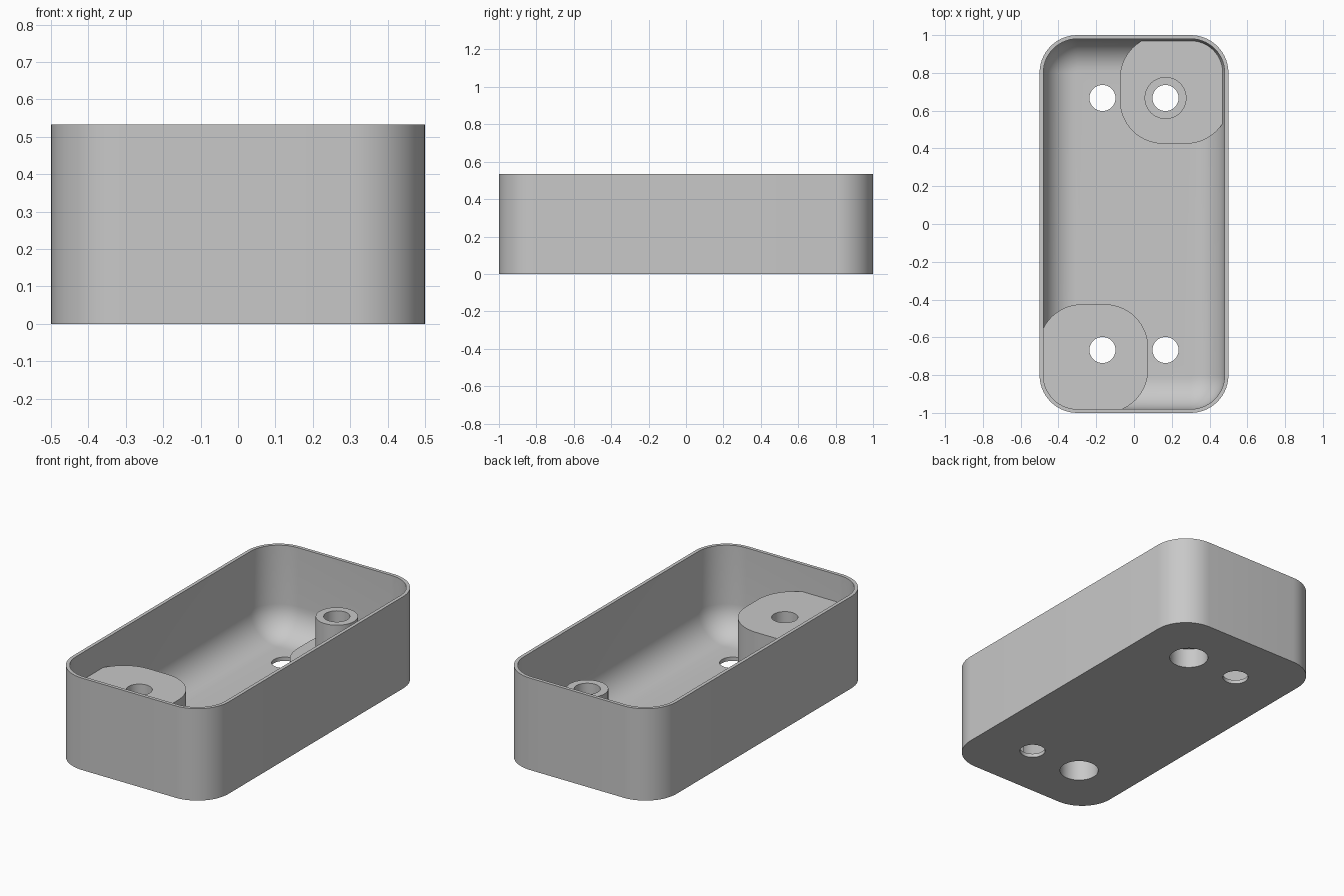
import bpy, bmesh
from math import sin, cos, pi, radians

if "Cube" in bpy.data.objects:
    bpy.data.objects.remove(bpy.data.objects["Cube"], do_unlink=True)

HEIGHT, WALL, FLOOR = 0.533, 0.02, 0.022
CORNER = 0.2
HOLE_R, BORE_R, BOSS_R = 0.069, 0.105, 0.111
HX, HY = 0.167, 0.667
SEG = 14

grey = bpy.data.materials.new("grey plastic")
grey.use_nodes = True
tone = (0.58, 0.58, 0.58, 1)
grey.diffuse_color = tone
grey.node_tree.nodes["Principled BSDF"].inputs["Base Color"].default_value = tone


def loft(name, bounds, radius, levels):
    """Stack rounded rectangles; each level is (inset, z)."""
    x0, x1, y0, y1 = bounds
    bm = bmesh.new()
    rings = []
    for inset, z in levels:
        ring = []
        for q, (cx, cy) in enumerate([(x1 - radius, y1 - radius), (x0 + radius, y1 - radius),
                                      (x0 + radius, y0 + radius), (x1 - radius, y0 + radius)]):
            for i in range(SEG + 1):
                a = (q + i / SEG) * pi / 2
                r = radius - inset
                ring.append(bm.verts.new((cx + r * cos(a), cy + r * sin(a), z)))
        rings.append(ring)
    n = len(rings[0])
    for low, high in zip(rings, rings[1:]):
        for i in range(n):
            j = (i + 1) % n
            bm.faces.new((low[i], low[j], high[j], high[i]))
    bm.faces.new(rings[0][::-1])
    bm.faces.new(rings[-1])
    mesh = bpy.data.meshes.new(name)
    bm.to_mesh(mesh)
    bm.free()
    mesh.materials.append(grey)
    obj = bpy.data.objects.new(name, mesh)
    bpy.context.collection.objects.link(obj)
    return obj


def cylinder(name, x, y, r, z0, z1):
    bpy.ops.mesh.primitive_cylinder_add(vertices=48, radius=r, depth=z1 - z0,
                                        location=(x, y, (z0 + z1) / 2))
    obj = bpy.context.object
    obj.name = name
    obj.data.materials.append(grey)
    return obj


def combine(target, tool, operation):
    """Apply a boolean and remove the tool."""
    bpy.context.view_layer.objects.active = target
    mod = target.modifiers.new("cut", 'BOOLEAN')
    mod.operation, mod.solver, mod.object = operation, 'EXACT', tool
    bpy.ops.object.modifier_apply(modifier=mod.name)
    bpy.data.objects.remove(tool, do_unlink=True)


def drill(target, x, y, r, z0, z1):
    combine(target, cylinder("drill", x, y, r, z0, z1), 'DIFFERENCE')


OUTER = (-0.5, 0.5, -1, 1)
INNER = (-0.5 + WALL, 0.5 - WALL, -1 + WALL, 1 - WALL)

# Open tray with a filleted floor
tray = loft("tray", OUTER, CORNER, [(0, 0), (0, HEIGHT)])
fillet = 0.17
steps = [radians(90 * i / 12) for i in range(13)]
levels = [(fillet * (1 - sin(a)), FLOOR + fillet * (1 - cos(a))) for a in steps]
combine(tray, loft("cavity", INNER, CORNER - WALL, levels + [(0, HEIGHT + 0.1)]), 'DIFFERENCE')

# Floor holes: wide under the mounts, narrow opposite them
for s in (-1, 1):
    drill(tray, s * HX, s * HY, BORE_R, -0.1, 0.1)
    drill(tray, -s * HX, s * HY, HOLE_R, -0.1, 0.1)


def mount(name, s, top, bore_top, boss_top=None):
    """Corner pad trimmed to the wall, with a stepped screw hole."""
    xs, ys = sorted((-s * 0.075, s * 0.505)), sorted((s * 0.425, s * 1.0))
    pad = loft(name, (*xs, *ys), 0.23, [(0, 0.01), (0, top)])
    combine(pad, loft("trim", OUTER, CORNER, [(0.01, -0.1), (0.01, HEIGHT)]), 'INTERSECT')
    if boss_top:
        combine(pad, cylinder("boss", s * HX, s * HY, BOSS_R, top - 0.02, boss_top), 'UNION')
    drill(pad, s * HX, s * HY, BORE_R, -0.1, bore_top)
    drill(pad, s * HX, s * HY, HOLE_R, -0.1, 0.6)
    return pad


# Tall pad at the front, low pad with a raised boss at the back
parts = [tray,
         mount("tall_mount", -1, 0.375, 0.25),
         mount("boss_mount", 1, 0.135, 0.115, 0.38)]

for part in parts:
    bpy.ops.object.select_all(action='DESELECT')
    part.select_set(True)
    bpy.context.view_layer.objects.active = part
    bpy.ops.object.shade_smooth_by_angle(angle=radians(35))
